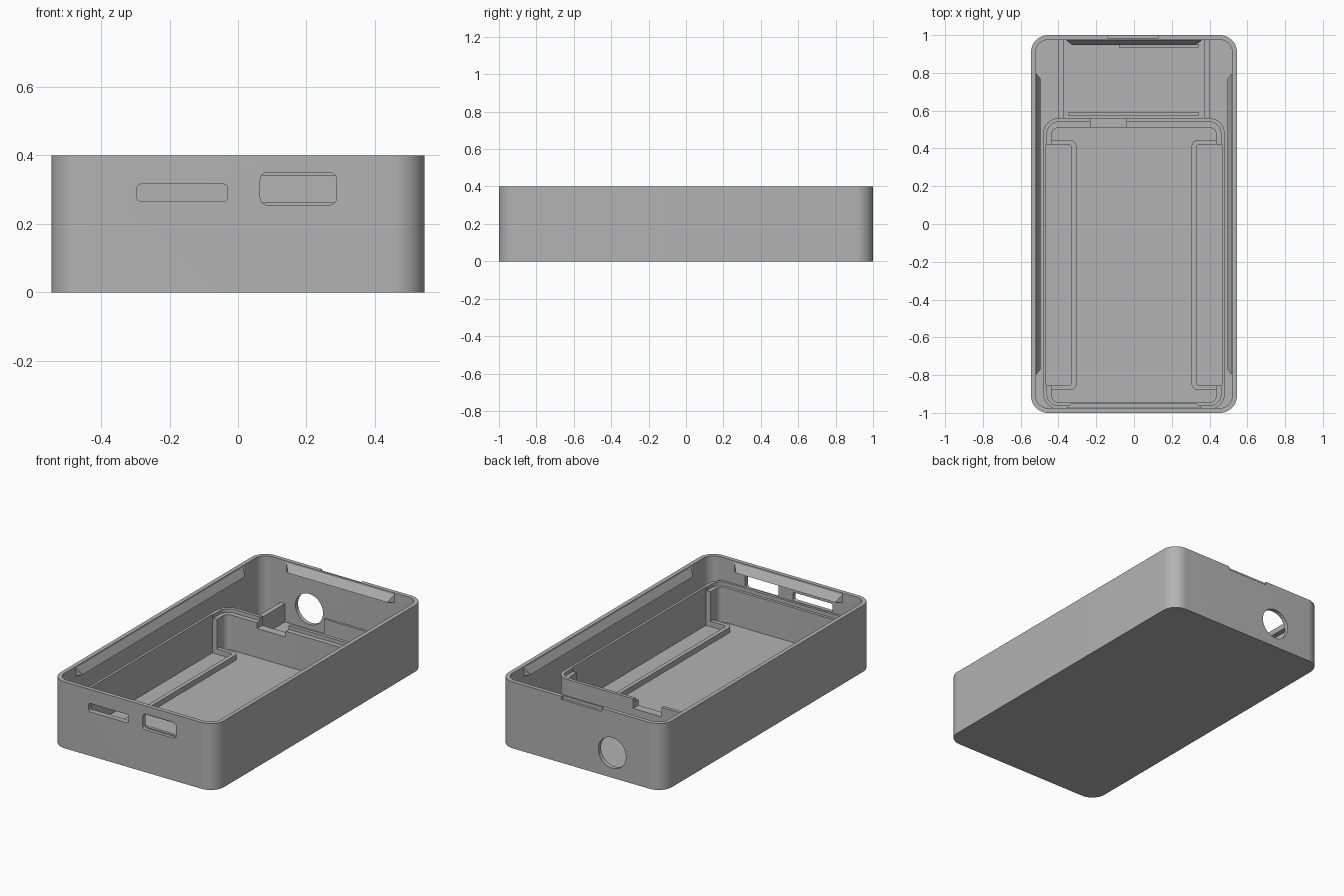
import bpy, bmesh, math
from mathutils import Vector, Matrix

cube = bpy.data.objects.get("Cube")
if cube:
    bpy.data.objects.remove(cube, do_unlink=True)

grey = bpy.data.materials.new("mid_grey")
grey.use_nodes = True
grey.diffuse_color = (0.45, 0.45, 0.45, 1)
grey.node_tree.nodes["Principled BSDF"].inputs["Base Color"].default_value = (0.45, 0.45, 0.45, 1)


def finish(name, bm):
    bmesh.ops.recalc_face_normals(bm, faces=bm.faces[:])
    mesh = bpy.data.meshes.new(name)
    bm.to_mesh(mesh)
    bm.free()
    ob = bpy.data.objects.new(name, mesh)
    mesh.materials.append(grey)
    bpy.context.collection.objects.link(ob)
    return ob


def prism(name, u, v, w, r=0.0, upright=False, steps=10):
    """Rounded rectangle u by v, extruded over w; upright ones extrude along y."""
    pts = []
    corners = [(u[1], v[1], -1, -1), (u[0], v[1], 1, -1), (u[0], v[0], 1, 1), (u[1], v[0], -1, 1)]
    for i, (a, b, sa, sb) in enumerate(corners):
        for k in range(steps + 1 if r else 1):
            t = math.pi / 2 * (i + k / steps)
            pts.append((a + sa * r + r * math.cos(t), b + sb * r + r * math.sin(t)))
    bm = bmesh.new()
    place = (lambda p, d: (p[0], d, p[1])) if upright else (lambda p, d: (p[0], p[1], d))
    face = bm.faces.new([bm.verts.new(place(p, w[0])) for p in pts])
    new = bmesh.ops.extrude_face_region(bm, geom=[face])["geom"]
    shift = Vector(place((0, 0), w[1] - w[0]))
    bmesh.ops.translate(bm, verts=[g for g in new if isinstance(g, bmesh.types.BMVert)], vec=shift)
    return finish(name, bm)


def cut(ob, *cutters):
    for c in cutters:
        mod = ob.modifiers.new("cut", "BOOLEAN")
        mod.operation = "DIFFERENCE"
        mod.solver = "EXACT"
        mod.object = c
        bpy.context.view_layer.objects.active = ob
        bpy.ops.object.modifier_apply(modifier=mod.name)
        bpy.data.objects.remove(c, do_unlink=True)


def snap(name, half, wall, depth, angle):
    """Wedge with tapered ends under the rim, turned to face the middle."""
    bm = bmesh.new()
    for s in (-1, 1):
        for x, y, z in ((half, wall + 0.01, 0.39), (half, wall, 0.39), (half, wall + 0.01, 0.34),
                        (half, wall, 0.34), (half - 0.03, wall - depth, 0.345)):
            bm.verts.new((s * x, y, z))
    bmesh.ops.convex_hull(bm, input=bm.verts[:])
    bmesh.ops.transform(bm, matrix=Matrix.Rotation(angle, 4, "Z"), verts=bm.verts[:])
    return finish(name, bm)


# Outer case with port slots, round rear hole and rim notch
FLOOR = 0.03
case = prism("case", (-0.545, 0.545), (-1, 1), (0, 0.4), 0.09, steps=14)
cut(case,
    prism("cavity", (-0.52, 0.52), (-0.975, 0.975), (FLOOR, 0.5), 0.065, steps=14),
    prism("narrow_slot", (-0.295, -0.03), (0.265, 0.316), (-1.1, -0.95), 0.012, True, 4),
    prism("wide_slot", (0.065, 0.288), (0.255, 0.35), (-1.1, -0.95), 0.02, True, 4),
    prism("rear_hole", (-0.3, -0.116), (0.058, 0.242), (0.95, 1.1), 0.0919, True, 12),
    prism("rim_notch", (-0.14, 0.13), (0.985, 1.1), (0.38, 0.5)))

# Inner tray with stepped lip, side pockets and a cable notch
tray = prism("tray", (-0.48, 0.48), (-0.98, 0.56), (0.02, 0.262), 0.08)
cut(tray,
    prism("lip_step", (-0.46, 0.46), (-0.962, 0.54), (0.24, 0.5), 0.06),
    prism("tray_cavity", (-0.435, 0.435), (-0.945, 0.51), (0.01, 0.5), 0.035),
    prism("side_pockets", (-0.465, 0.465), (-0.855, 0.42), (0.01, 0.5)),
    prism("cable_notch", (-0.23, -0.04), (0.48, 0.6), (0.205, 0.5)))

# Low rails on the tray floor
for side, s in (("left", 1), ("right", -1)):
    xs = sorted((s * 0.305, s * 0.475))
    inner = sorted((s * 0.33, s * 0.6))
    rail = prism(side + "_rail", xs, (-0.88, 0.445), (0.02, 0.062), 0.035)
    cut(rail, prism("rail_gap", inner, (-0.855, 0.42), (0, 0.2), 0.015))
    # Board ribs of the rear bay
    prism(side + "_board_rib", sorted((s * 0.37, s * 0.4)), (0.55, 0.98), (0.02, 0.14))

prism("front_board_rib", (-0.35, 0.345), (0.575, 0.59), (0.02, 0.14))
prism("rear_board_rib", (-0.08, 0.345), (0.935, 0.95), (0.02, 0.14))

# Snap ridges under the rim
snap("rear_snap", 0.36, 0.975, 0.027, 0)
snap("front_snap", 0.36, 0.975, 0.027, math.pi)
snap("right_snap", 0.8, 0.52, 0.024, math.pi / 2)
snap("left_snap", 0.8, 0.52, 0.024, -math.pi / 2)

# Smooth the rounded corners only
bpy.ops.object.select_all(action="DESELECT")
for ob in bpy.context.collection.objects:
    if ob.type == "MESH" and grey.name in ob.data.materials:
        ob.select_set(True)
        bpy.context.view_layer.objects.active = ob
bpy.ops.object.shade_smooth_by_angle(angle=math.radians(30))
